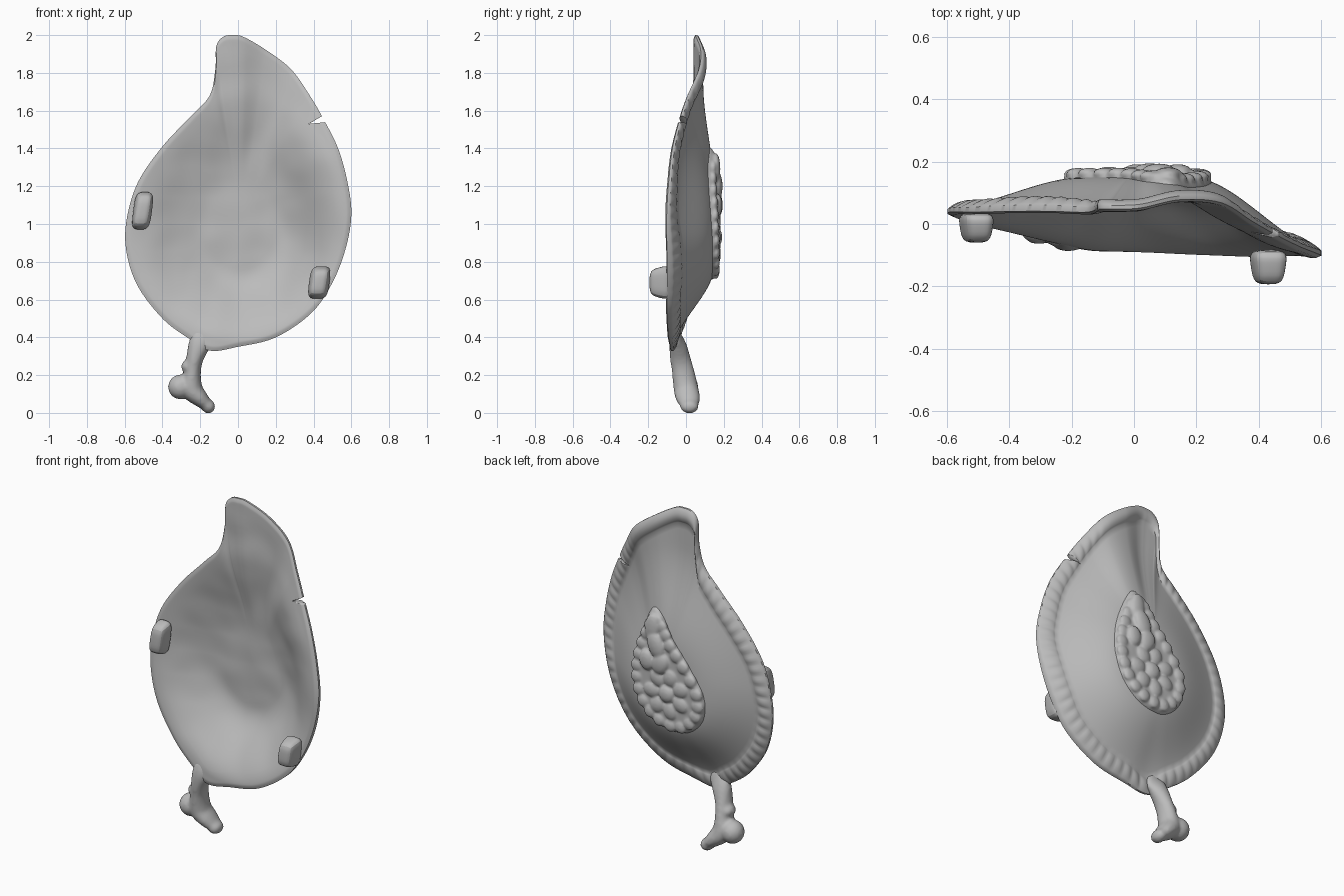
import bpy, bmesh, math
from mathutils import Vector, noise
from mathutils.bvhtree import BVHTree

cube = bpy.data.objects.get("Cube")
if cube:
    bpy.data.objects.remove(cube, do_unlink=True)

metal = bpy.data.materials.new("grey_metal")
metal.use_nodes = True
metal.diffuse_color = (0.5, 0.5, 0.5, 1)
metal.node_tree.nodes["Principled BSDF"].inputs["Base Color"].default_value = (0.5, 0.5, 0.5, 1)


def finish(bm, name, subdiv=0, blend=0):
    bmesh.ops.recalc_face_normals(bm, faces=bm.faces)
    mesh = bpy.data.meshes.new(name)
    bm.to_mesh(mesh)
    bm.free()
    obj = bpy.data.objects.new(name, mesh)
    bpy.context.collection.objects.link(obj)
    mesh.materials.append(metal)
    if subdiv:
        obj.modifiers.new("round", "SUBSURF").levels = subdiv
        obj.modifiers["round"].render_levels = subdiv
    bpy.ops.object.select_all(action="DESELECT")
    bpy.context.view_layer.objects.active = obj
    obj.select_set(True)
    bpy.ops.object.shade_smooth_by_angle(angle=math.radians(50))
    if blend:
        remesh = obj.modifiers.new("merge", "REMESH")
        remesh.mode, remesh.voxel_size, remesh.use_smooth_shade = "VOXEL", blend, True
        obj.modifiers.new("soften", "SMOOTH").iterations = 5
    return obj


def spline(points, steps, closed=True):
    pts = [Vector(p) for p in points]
    n, out = len(pts), []
    at = (lambda i: pts[i % n]) if closed else (lambda i: pts[max(0, min(n - 1, i))])
    for i in range(n if closed else n - 1):
        a, b, c, d = (at(i + k) for k in (-1, 0, 1, 2))
        for j in range(steps):
            t = j / steps
            out.append(b + 0.5 * t * (c - a + t * (2 * a - 5 * b + 4 * c - d + t * (3 * (b - c) + d - a))))
    return out if closed else out + [pts[-1]]


def loft(bm, rings):
    """Skin a list of closed rings, capping both ends."""
    vs = [[bm.verts.new(p) for p in ring] for ring in rings]
    n = len(vs[0])
    for a, b in zip(vs, vs[1:]):
        for i in range(n):
            bm.faces.new((a[i], a[(i + 1) % n], b[(i + 1) % n], b[i]))
    bm.faces.new(vs[0])
    bm.faces.new(vs[-1])


def smoothstep(lo, hi, x):
    t = max(0, min(1, (x - lo) / (hi - lo)))
    return t * t * (3 - 2 * t)


# Leaf-shaped dish: rim outline as x, y, z
rim = spline([
    (-.03, .04, 2), (.03, .045, 1.99), (.15, .07, 1.92), (.28, .06, 1.82), (.38, 0, 1.68),
    (.45, -.04, 1.56), (.53, -.08, 1.4), (.58, -.1, 1.22), (.6, -.11, 1.05), (.57, -.11, .87),
    (.5, -.11, .69), (.39, -.11, .53), (.2, -.1, .4), (0, -.09, .35), (-.15, -.085, .33),
    (-.27, -.06, .4), (-.4, -.03, .5), (-.53, 0, .67), (-.59, .02, .85), (-.59, .03, 1.02),
    (-.53, .03, 1.22), (-.4, .03, 1.41), (-.25, .03, 1.57), (-.15, .03, 1.68),
    (-.12, .04, 1.82), (-.115, .04, 1.94), (-.08, .04, 1.99)], 16)
hub = Vector((0.02, 0, 1.02))
lengths = [0]
for a, b in zip(rim, rim[1:] + rim[:1]):
    lengths.append(lengths[-1] + (b - a).length)
RIM_WIDTH, BEADS = 0.09, 66


def dish_ring(d, s, back):
    """Ring at distance d from the edge, or at fraction s of the radius."""
    ring = []
    for p, run in zip(rim, lengths):
        arm = Vector((p.x - hub.x, 0, p.z - hub.z))
        gap = d if s is None else RIM_WIDTH + (1 - s) * (arm.length - RIM_WIDTH)
        pos = hub + arm * (1 - gap / arm.length)
        rise = pos.z - .95
        bowl = math.hypot(pos.x - .01, rise * (.77 if rise > 0 else 1))
        if back:
            y = p.y + 0.02
            y += (0.15 - y) * (1 - smoothstep(.17, .63, bowl))
            if gap < RIM_WIDTH:
                bead = abs(math.cos(math.pi * BEADS * run / lengths[-1]))
                carve = 0.4 * (1 - smoothstep(1.65, 1.85, p.z))
                y += 0.018 * math.sin(math.pi * gap / RIM_WIDTH) ** 0.8 * (1 - carve + carve * bead)
        else:
            y = p.y + (0.112 - p.y) * (1 - smoothstep(.19, .58, bowl))
            y += 0.006 * noise.noise(pos * 7) * smoothstep(0, .2, gap)
            y += 0.008 * (1 - smoothstep(0, .022, gap))
        ring.append((pos.x, y, pos.z))
    return ring


edge = [RIM_WIDTH * k / 10 for k in range(10)]
inner = [1 - k / 24 for k in range(24)] + [0.01]
order = [(d, None) for d in edge] + [(0, s) for s in inner]
bm = bmesh.new()
loft(bm, [dish_ring(d, s, False) for d, s in reversed(order)] + [dish_ring(d, s, True) for d, s in order])
dish = finish(bm, "leaf_dish")
surface = BVHTree.FromObject(dish, bpy.context.evaluated_depsgraph_get())


def back_y(x, z):
    return surface.ray_cast(Vector((x, 1, z)), Vector((0, -1, 0)))[0].y


# Crack cut into the rim
bm = bmesh.new()
loft(bm, [[(x, y, z) for x, z in ((.375, 1.53), (.52, 1.615), (.52, 1.545))] for y in (-.3, .3)])
cutter = finish(bm, "crack_cutter")
cutter.hide_render = True
cut = dish.modifiers.new("crack", "BOOLEAN")
cut.operation, cut.object, cut.solver = "DIFFERENCE", cutter, "EXACT"
bpy.context.view_layer.objects.active = dish
bpy.ops.object.modifier_apply(modifier="crack")
bpy.data.objects.remove(cutter, do_unlink=True)


def add_bead(bm, x, z, r, lift=0.012, long=1, turn=0, y=None, deep=0.5):
    made = bmesh.ops.create_uvsphere(bm, u_segments=16, v_segments=10, radius=r)["verts"]
    base = back_y(x, z) + lift if y is None else y
    for v in made:
        a, b = v.co.x * long, v.co.z
        v.co = (x + a * math.cos(turn) - b * math.sin(turn), base + v.co.y * deep,
                z + a * math.sin(turn) + b * math.cos(turn))


# Teardrop medallion on the back, its underside following the dish
drop = spline([(.12, 0, 1.39), (.18, 0, 1.28), (.23, 0, 1.13), (.24, 0, .98), (.19, 0, .83),
               (.07, 0, .73), (-.09, 0, .72), (-.2, 0, .82), (-.21, 0, .97),
               (-.11, 0, 1.13), (-.01, 0, 1.25), (.06, 0, 1.36)], 8)
heart = Vector((0.02, 0, 0.98))
rings = []
for s, lift in ((.1, -.012), (.4, -.012), (.7, -.012), (.9, -.012), (1.04, -.012), (1.03, .002),
                (.98, .016), (.92, .02), (.8, .016), (.6, .016), (.35, .016), (.1, .016)):
    pts = [heart + (p - heart) * s for p in drop]
    rings.append([(p.x, back_y(p.x, p.z) + lift, p.z) for p in pts])
bm = bmesh.new()
loft(bm, rings)
# Rosette: centre, petals, a border of beads and a curl towards the tip
add_bead(bm, .01, .93, .048, lift=.018)
for k in range(7):
    t = math.tau * k / 7
    add_bead(bm, .01 + .1 * math.cos(t), .93 + .1 * math.sin(t), .043, long=1.2, turn=t)
for p in drop[::4]:
    q = heart + (p - heart) * .87
    add_bead(bm, q.x, q.z, .038)
for x, z, r, long, turn in ((.05, 1.1, .05, 1.3, 2), (.14, 1.1, .045, 1.3, 1.5),
                            (.08, 1.2, .05, 1.6, 1.2), (.11, 1.29, .045, 1.9, 1.6)):
    add_bead(bm, x, z, r, lift=.02, long=long, turn=turn)
finish(bm, "medallion", blend=.007)

# Curved stem with knob and foot: x, y, z and half widths
path = [(-.17, -.05, .45, .02, .008), (-.18, -.05, .41, .06, .025), (-.205, -.042, .36, .058, .045),
        (-.228, -.03, .29, .046, .055),
        (-.24, -.015, .22, .044, .06), (-.245, 0, .13, .058, .066), (-.2, .01, .075, .045, .064),
        (-.155, .018, .035, .028, .045)]
line = spline([p[:3] for p in path], 6, closed=False)
sizes = spline([(p[3], p[4], 0) for p in path], 6, closed=False)
rings = []
for i, (c, w) in enumerate(zip(line, sizes)):
    way = line[min(i + 1, len(line) - 1)] - line[max(i - 1, 0)]
    side = Vector((way.z, 0, -way.x)).normalized()
    rings.append([c + side * (w.x * math.cos(math.tau * k / 20)) + Vector((0, w.y * math.sin(math.tau * k / 20), 0))
                  for k in range(20)])
bm = bmesh.new()
loft(bm, rings)
add_bead(bm, -.305, .137, .066, y=0, deep=1)
add_bead(bm, -.157, .034, .037, y=.018, deep=1.35)
add_bead(bm, -.265, .245, .036, y=-.02, deep=1.3)
finish(bm, "stem", blend=.01)

# Two worn lugs on the front, narrowing outwards
for name, x, y, z, w, d, h, lean in (("right_lug", -.505, -.012, 1.07, .11, .095, .22, -.12),
                                     ("left_lug", .43, -.138, .69, .12, .11, .19, -.12)):
    bm = bmesh.new()
    bmesh.ops.create_cube(bm, size=1)
    bmesh.ops.subdivide_edges(bm, edges=bm.edges, cuts=1, use_grid_fill=True)
    for v in bm.verts:
        a, b, c = v.co
        taper = 0.85 + 0.3 * b
        v.co = (x + a * w * taper - c * h * lean, y + b * d, z + c * h * taper)
    finish(bm, name, subdiv=2)
